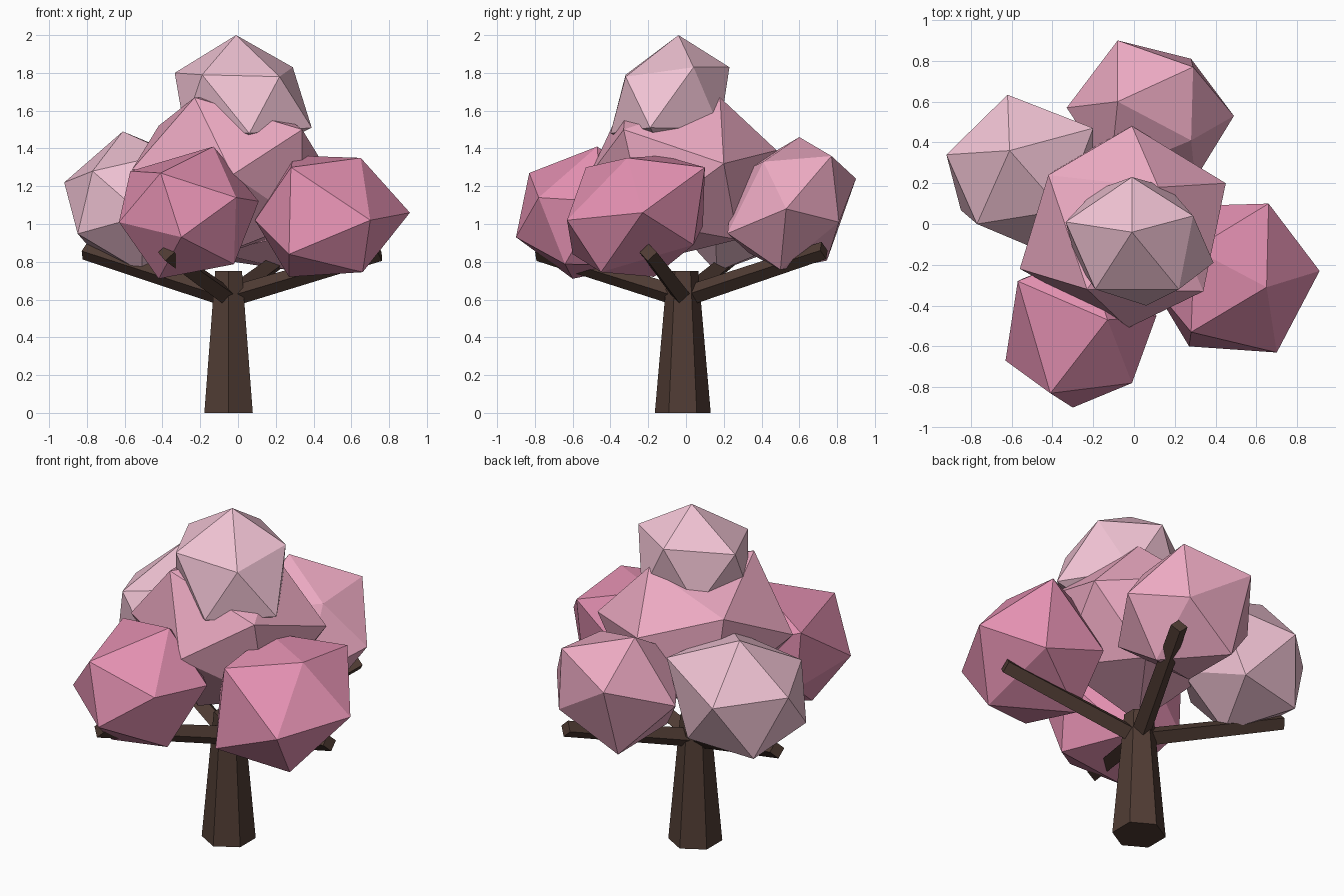
import bpy, bmesh
from mathutils import Vector, Matrix


def material(name, rgb):
    m = bpy.data.materials.new(name)
    m.diffuse_color = (*rgb, 1)
    return m


BARK = material("bark", (0.08, 0.045, 0.034))
PALE = material("pale_blossom", (0.87, 0.54, 0.65))
MID = material("mid_blossom", (0.84, 0.40, 0.54))
DEEP = material("deep_blossom", (0.77, 0.28, 0.44))


def finish(name, bm, mat):
    me = bpy.data.meshes.new(name)
    bm.to_mesh(me)
    bm.free()
    me.materials.append(mat)
    bpy.context.collection.objects.link(bpy.data.objects.new(name, me))


def rod(name, start, end, r1, r2, sides):
    """Tapered low-poly rod between two points."""
    start, end = Vector(start), Vector(end)
    d = end - start
    bm = bmesh.new()
    bmesh.ops.create_cone(bm, cap_ends=True, segments=sides, radius1=r1, radius2=r2, depth=d.length)
    turn = d.to_track_quat('Z', 'Y').to_matrix().to_4x4()
    bm.transform(Matrix.Translation((start + end) / 2) @ turn)
    finish(name, bm, BARK)


def clump(name, centre, radius, pole, neighbour, mat, pulls=()):
    """Icosahedron with one corner along pole and an adjacent one towards neighbour;
    each pull drags the nearest free corner to make the clump irregular."""
    z = Vector(pole).normalized()
    y = z.cross(Vector(neighbour)).normalized()
    x = y.cross(z)
    turn = Matrix((x, y, z)).transposed().to_4x4()
    bm = bmesh.new()
    bmesh.ops.create_icosphere(bm, subdivisions=1, radius=radius)
    bm.transform(Matrix.Translation(centre) @ turn)
    free = list(bm.verts)
    for p in map(Vector, pulls):
        v = min(free, key=lambda c: (c.co - p).length)
        v.co = p
        free.remove(v)
    finish(name, bm, mat)


# Trunk: hexagonal and tapered
rod("trunk", (-0.05, -0.017, 0), (-0.05, -0.017, 0.75), 0.148, 0.082, 6)

# Branches spreading from the upper trunk
for side, tip in {
    "left": (-0.81, 0.29, 0.857),
    "back": (0.29, 0.73, 0.86),
    "right": (0.75, -0.2, 0.85),
    "front": (-0.38, -0.78, 0.85),
}.items():
    rod(side + "_branch", (-0.05, -0.017, 0.612), tip, 0.054, 0.047, 4)

# Blossom clumps
clump("top_blossom", (0.0, -0.07, 1.66), 0.34, (0, 0.02, 1), (0.29, 0.11, 0.15), PALE,
      [(-0.01, -0.04, 2.0), (-0.01, 0.23, 1.83), (0.29, 0.04, 1.83), (0.22, -0.32, 1.78),
       (-0.19, -0.32, 1.79), (-0.335, 0.01, 1.8), (0.39, -0.19, 1.51), (0.06, -0.4, 1.48)])
clump("centre_blossom", (-0.04, -0.02, 1.29), 0.51, (-0.19, -0.3, 0.38), (0.16, 0.2, 0.38), MID,
      [(-0.23, -0.32, 1.67), (0.12, 0.18, 1.67), (-0.42, 0.24, 1.52), (-0.01, 0.48, 1.39),
       (0.45, 0.2, 1.32), (0.34, -0.33, 1.5), (-0.56, -0.22, 1.29), (-0.03, -0.51, 1.26)])
clump("left_blossom", (-0.56, 0.26, 1.115), 0.385, (-0.05, 0.10, 0.37), (0.36, 0.21, 0.12), PALE,
      [(-0.61, 0.36, 1.49), (-0.92, 0.34, 1.22), (-0.77, 0.0, 1.28), (-0.2, 0.47, 1.32)])
clump("back_blossom", (0.09, 0.55, 1.11), 0.395, (-0.17, 0.05, 0.35), (0.2, 0.21, 0.25), MID,
      [(-0.08, 0.6, 1.46), (-0.08, 0.9, 1.24), (0.29, 0.77, 1.36), (0.49, 0.53, 1.08),
       (-0.33, 0.57, 1.1), (0.28, 0.81, 1.01), (0.3, 0.22, 0.95), (0.28, 0.41, 1.33)])
clump("right_blossom", (0.5, -0.26, 1.035), 0.41, (0.15, -0.05, 0.31), (0.41, 0.03, 0.02), DEEP,
      [(0.65, -0.31, 1.35), (0.91, -0.23, 1.06), (0.66, 0.1, 1.3), (0.7, -0.63, 1.02),
       (0.28, -0.53, 1.3), (0.27, -0.6, 0.84), (0.66, -0.45, 0.745), (0.27, -0.17, 0.72),
       (0.09, -0.3, 1.02), (0.66, 0.04, 0.89)])
clump("front_blossom", (-0.27, -0.515, 1.06), 0.39, (0.145, 0.06, 0.35), (0.26, -0.25, 0.08), DEEP,
      [(-0.13, -0.47, 1.41), (-0.41, -0.83, 1.27), (-0.01, -0.78, 1.14), (-0.3, -0.9, 0.93),
       (-0.63, -0.67, 1.01), (-0.57, -0.28, 1.28), (-0.42, -0.6, 0.71), (0.11, -0.45, 1.12)])
